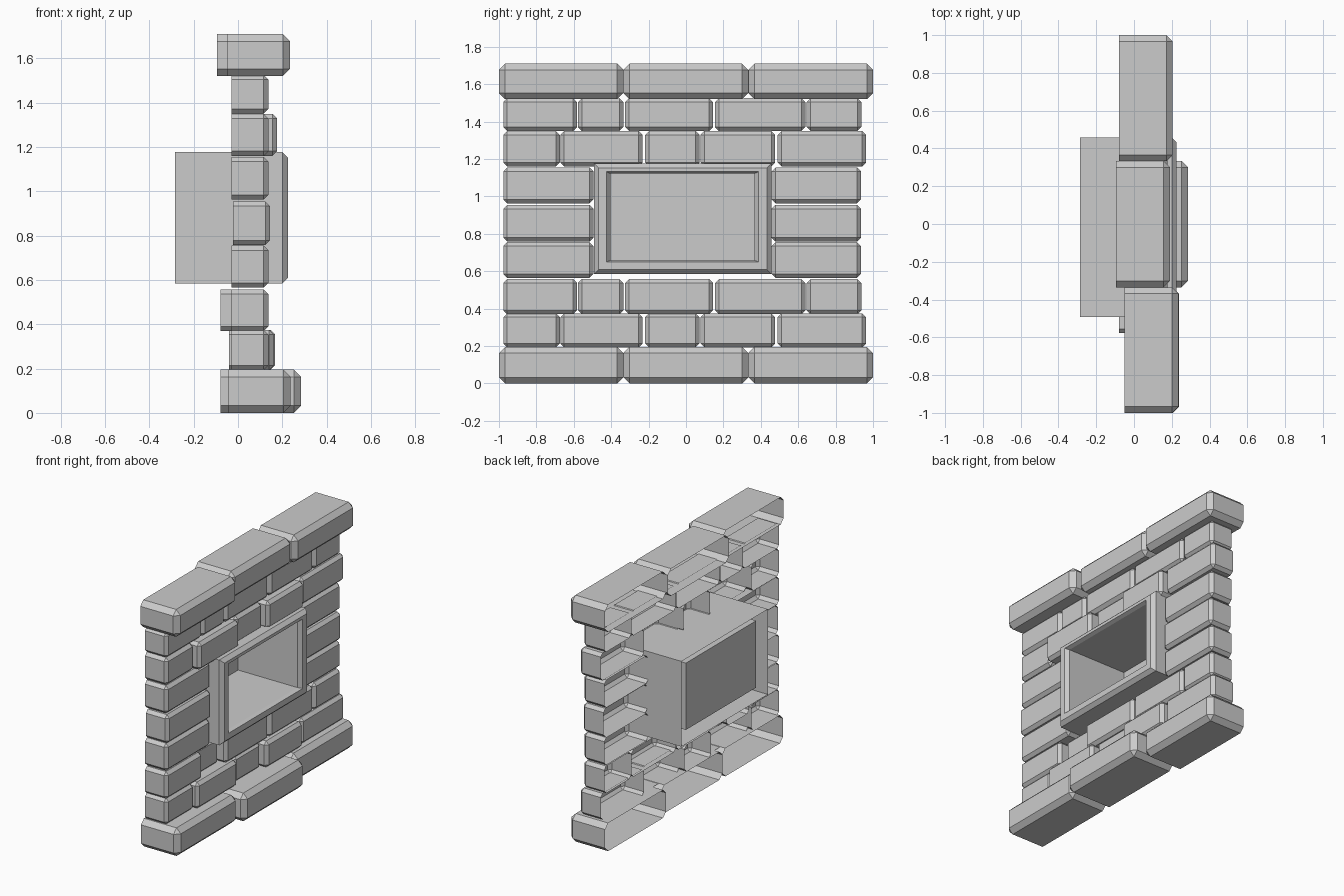
import bpy, bmesh
from mathutils import Vector

if "Cube" in bpy.data.objects:
    bpy.data.objects.remove(bpy.data.objects["Cube"])


def finish(bm, name):
    mesh = bpy.data.meshes.new(name)
    bm.to_mesh(mesh)
    bm.free()
    obj = bpy.data.objects.new(name, mesh)
    bpy.context.collection.objects.link(obj)
    return obj


def brick(name, x, y, z, bevel):
    """Chamfered block with an open back (-x side)."""
    bm = bmesh.new()
    bmesh.ops.create_cube(bm, size=1)
    for v in bm.verts:
        v.co = Vector([lo if c < 0 else hi for c, (lo, hi) in zip(v.co, (x, y, z))])
    edges = [e for e in bm.edges if any(v.co.x > x[0] + 1e-4 for v in e.verts)]
    bmesh.ops.bevel(bm, geom=edges, offset=bevel, segments=1, profile=0.5,
                    affect='EDGES')
    back = [f for f in bm.faces if all(abs(v.co.x - x[0]) < 1e-4 for v in f.verts)]
    bmesh.ops.delete(bm, geom=back, context='FACES')
    return finish(bm, name)


# Large slabs along the base and the cap: back x of each slab, left to right
ends = [(-1, -0.335), (-0.335, 0.333), (0.333, 1)]
for name, z, backs, depth in (("base_slab", (0, 0.195), (-0.045, -0.045, -0.08), 0.283),
                              ("cap_slab", (1.52, 1.71), (-0.05, -0.095, -0.08), 0.285)):
    for i, (y, xb) in enumerate(zip(ends, backs)):
        d = 0.33 if (name == "base_slab" and i == 1) else depth
        brick(f"{name}_{i}", (xb, xb + d), y, z, 0.033)

# Full courses of small bricks above and below the opening
course_a = [(-0.977, -0.675), (-0.672, -0.232), (-0.218, 0.072), (0.078, 0.477), (0.49, 0.963)]
course_b = [(-0.977, -0.582), (-0.578, -0.335), (-0.325, 0.145), (0.155, 0.638), (0.645, 0.938)]
courses = [
    ("lower_brick", course_a, (0.193, 0.375), (0, 0.025, -0.01, 0.03, 0.01)),
    ("sill_brick", course_b, (0.37, 0.558), (0, -0.05, 0, 0, 0)),
    ("lintel_brick", course_a, (1.16, 1.35), (0, 0.04, 0, 0.04, 0.01)),
    ("upper_brick", course_b, (1.35, 1.525), (0, 0, 0, 0, 0)),
]
for name, ys, z, shifts in courses:
    for i, (y, s) in enumerate(zip(ys, shifts)):
        brick(f"{name}_{i}", (-0.03 + s, 0.137 + s), y, z, 0.021)

# Stacked bricks on both sides of the opening
for i, (z, s) in enumerate((((0.565, 0.755), 0), ((0.758, 0.955), 0.007), ((0.963, 1.155), 0))):
    brick(f"left_side_brick_{i}", (-0.03 + s, 0.137 + s), (-0.977, -0.495), z, 0.021)
    brick(f"right_side_brick_{i}", (-0.03 + s, 0.137 + s), (0.458, 0.936), z, 0.021)

# Firebox: nested rectangular rings from outer shell, over the frame, into the pocket
# ring = x, y0, y1, z0, z1
rings = [
    (-0.285, -0.492, 0.457, 0.585, 1.177),
    (0.200, -0.492, 0.457, 0.585, 1.177),
    (0.225, -0.468, 0.433, 0.609, 1.153),
    (0.225, -0.425, 0.388, 0.650, 1.132),
    (0.200, -0.405, 0.366, 0.658, 1.122),
    (-0.255, -0.405, 0.366, 0.658, 1.122),
]
bm = bmesh.new()
loops = [[bm.verts.new((x, y, z)) for y, z in ((y0, z0), (y1, z0), (y1, z1), (y0, z1))]
         for x, y0, y1, z0, z1 in rings]
for a, b in zip(loops, loops[1:]):
    for i in range(4):
        j = (i + 1) % 4
        bm.faces.new((a[i], a[j], b[j], b[i]))
bm.faces.new(loops[-1])
finish(bm, "firebox")
